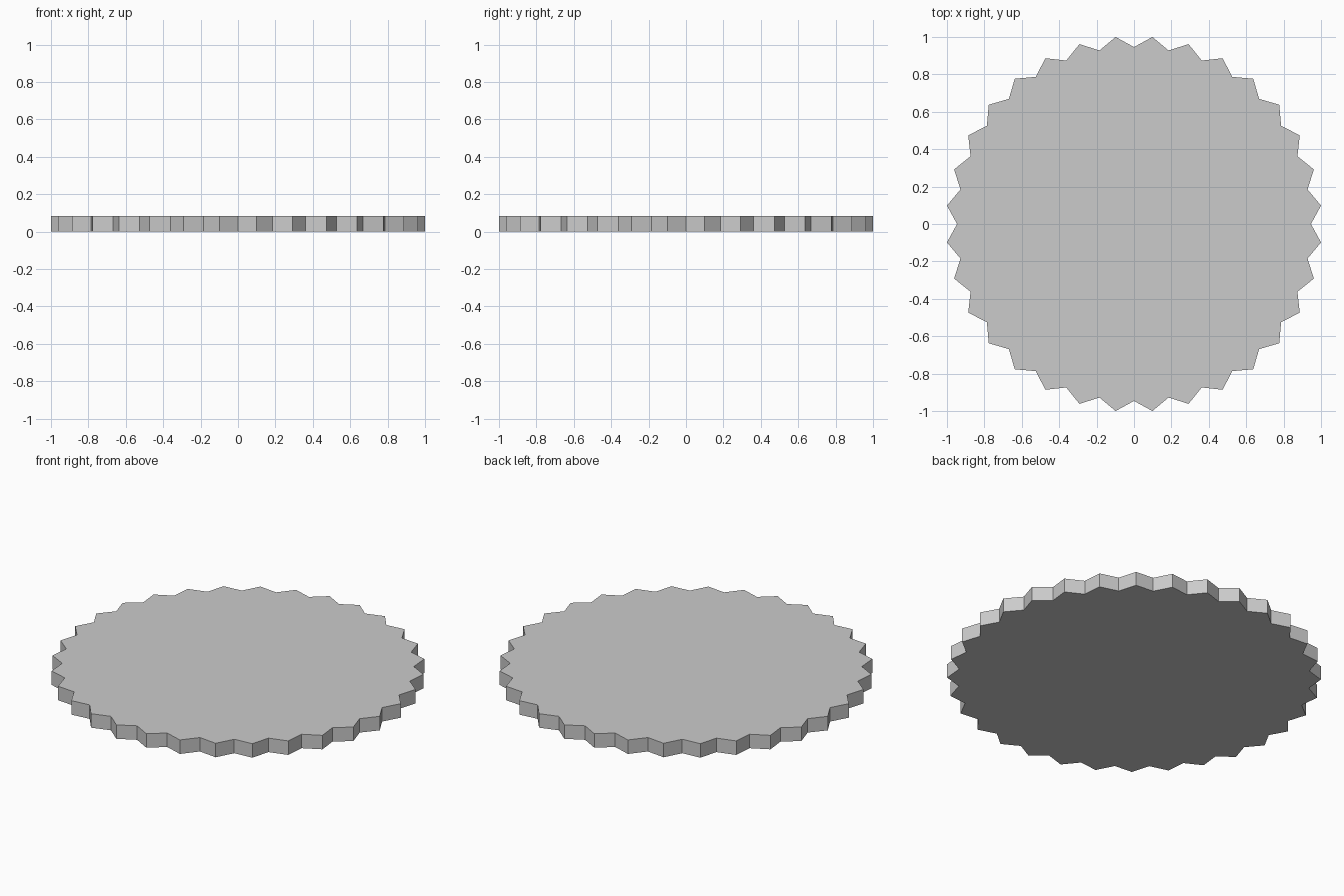
import bpy, bmesh
from math import pi, cos, sin

if "Cube" in bpy.data.objects:
    bpy.data.objects.remove(bpy.data.objects["Cube"])

TEETH = 32
HEIGHT = 0.083
R_TIP = 1 / cos(pi / TEETH)   # tips straddle the axes, so the width is exactly 2
R_VALLEY = 0.946

# Toothed outline: valleys on the axes, tips halfway between
bm = bmesh.new()
outline = []
for i in range(TEETH * 2):
    r = R_TIP if i % 2 else R_VALLEY
    a = i * pi / TEETH
    outline.append(bm.verts.new((r * cos(a), r * sin(a), 0)))
base = bm.faces.new(outline)

# Extrude to a thin plate
top = bmesh.ops.extrude_face_region(bm, geom=[base], use_keep_orig=True)
verts = [v for v in top["geom"] if isinstance(v, bmesh.types.BMVert)]
bmesh.ops.translate(bm, verts=verts, vec=(0, 0, HEIGHT))
bmesh.ops.recalc_face_normals(bm, faces=bm.faces)

mesh = bpy.data.meshes.new("toothed_disc")
bm.to_mesh(mesh)
bm.free()
disc = bpy.data.objects.new("toothed_disc", mesh)
bpy.context.collection.objects.link(disc)
